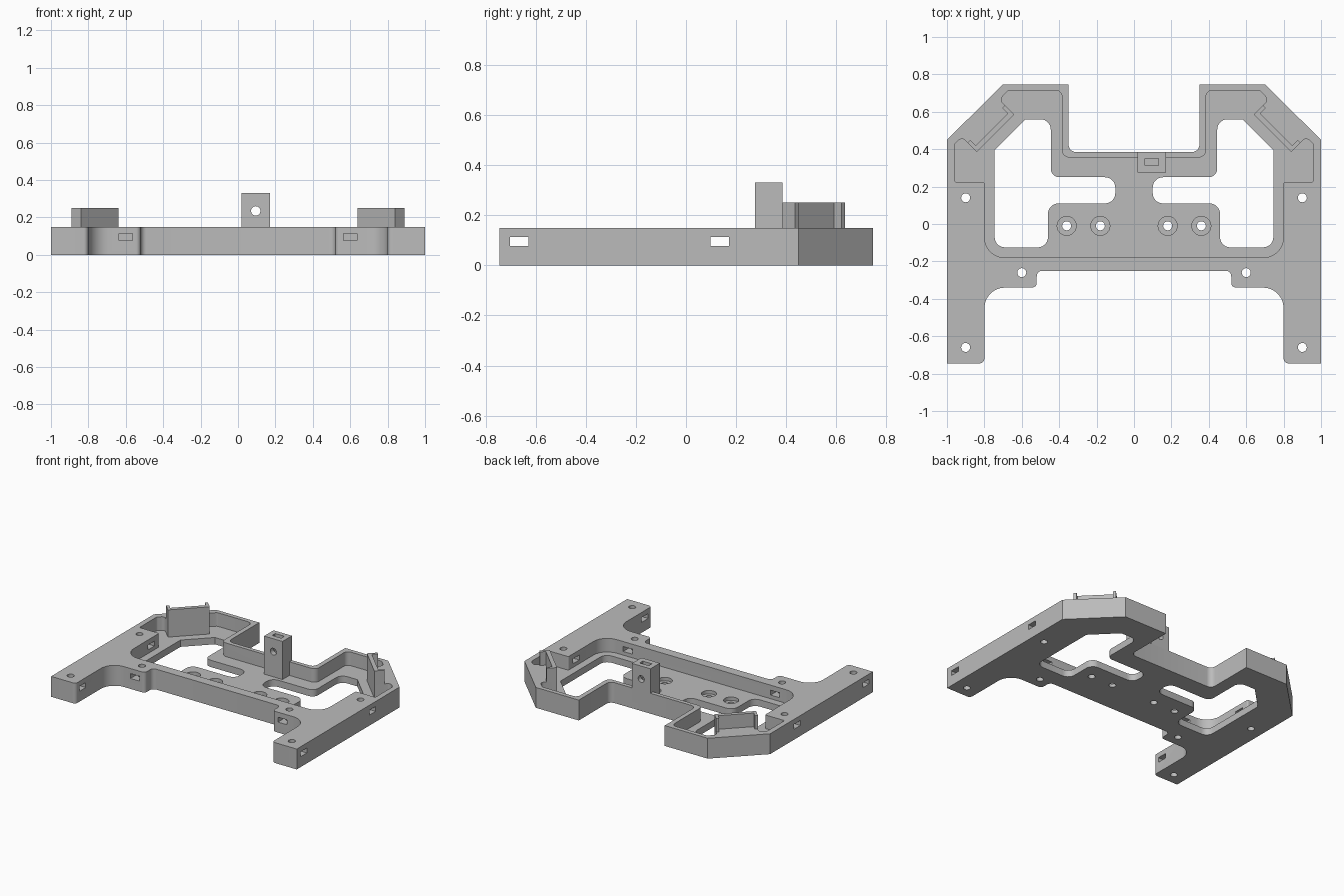
import bpy, bmesh, math
from mathutils import Vector, Matrix

cube = bpy.data.objects.get("Cube")
if cube:
    bpy.data.objects.remove(cube)

RIM, FLOOR = 0.15, 0.05

grey = bpy.data.materials.new("light_grey_plastic")
grey.use_nodes = True
grey.diffuse_color = (0.5, 0.5, 0.5, 1)
grey.node_tree.nodes["Principled BSDF"].inputs["Base Color"].default_value = (0.5, 0.5, 0.5, 1)


def rounded(points, steps=7):
    """Turn (x, y, radius) corners into an outline with filleted corners."""
    out = []
    for i, (x, y, r) in enumerate(points):
        p = Vector((x, y))
        if not r:
            out.append(p)
            continue
        a = (Vector(points[i - 1][:2]) - p).normalized()
        b = (Vector(points[(i + 1) % len(points)][:2]) - p).normalized()
        half = a.angle(b) / 2
        centre = p + (a + b).normalized() * r / math.sin(half)
        start = p + a * r / math.tan(half) - centre
        end = p + b * r / math.tan(half) - centre
        sweep = start.angle_signed(end)
        for k in range(steps + 1):
            out.append(centre + Matrix.Rotation(-sweep * k / steps, 2) @ start)
    return out


def prism(name, outline, z0, z1):
    bm = bmesh.new()
    face = bm.faces.new([bm.verts.new((p[0], p[1], z0)) for p in outline])
    top = bmesh.ops.extrude_face_region(bm, geom=[face])["geom"]
    bmesh.ops.translate(bm, verts=[v for v in top if isinstance(v, bmesh.types.BMVert)],
                        vec=(0, 0, z1 - z0))
    bmesh.ops.recalc_face_normals(bm, faces=bm.faces)
    mesh = bpy.data.meshes.new(name)
    bm.to_mesh(mesh)
    bm.free()
    mesh.materials.append(grey)
    obj = bpy.data.objects.new(name, mesh)
    bpy.context.collection.objects.link(obj)
    return obj


def box(name, x0, x1, y0, y1, z0, z1):
    return prism(name, [(x0, y0), (x1, y0), (x1, y1), (x0, y1)], z0, z1)


def disc(x, y, r, n=24):
    return [(x + r * math.cos(math.tau * k / n), y + r * math.sin(math.tau * k / n))
            for k in range(n)]


def flip(points):
    return [(-p[0], *p[1:]) for p in reversed(points)]


def cut(target, cutters):
    for c in cutters:
        c.hide_render = True
        mod = target.modifiers.new("cut", 'BOOLEAN')
        mod.operation, mod.solver, mod.object = 'DIFFERENCE', 'EXACT', c
    bpy.context.view_layer.update()
    deps = bpy.context.evaluated_depsgraph_get()
    mesh = bpy.data.meshes.new_from_object(target.evaluated_get(deps))
    target.modifiers.clear()
    target.data = mesh
    for c in cutters:
        bpy.data.objects.remove(c)


# Frame outline, right half, mirrored for the other side
half = [(0.35, 0.385, 0.04), (0.35, 0.747, 0), (0.7, 0.747, 0), (1, 0.45, 0),
        (1, -0.745, 0), (0.8, -0.745, 0.025), (0.8, -0.34, 0.11),
        (0.52, -0.34, 0.025), (0.52, -0.25, 0.03)]
frame = prism("frame", rounded(half + flip(half)), 0, RIM)

# Recessed tray inside the rim
tray_half = [(0.385, 0.355, 0.04), (0.385, 0.715, 0.035), (0.67, 0.715, 0.02),
             (0.72, 0.665, 0.025), (0.64, 0.585, 0), (0.84, 0.385, 0),
             (0.92, 0.465, 0.025), (0.96, 0.425, 0.02), (0.96, 0.225, 0.01),
             (0.8, 0.225, 0.01), (0.8, -0.18, 0.11)]
cutters = [prism("tray_cutter", rounded(tray_half + flip(tray_half)), FLOOR, 0.4)]

# Through windows in the floor
window = [(0.445, 0.56, 0.055), (0.445, 0.25, 0.045), (0.1, 0.25, 0.055),
          (0.1, 0.11, 0.055), (0.46, 0.11, 0.055), (0.46, -0.125, 0.055),
          (0.745, -0.125, 0.055), (0.745, 0.395, 0), (0.58, 0.56, 0)]

for s in (1, -1):
    cutters.append(prism("window_cutter", rounded(window if s > 0 else flip(window)), -0.1, 0.3))
    # Screw holes in the rim
    for x, y in ((0.9, 0.14), (0.9, -0.66), (0.6, -0.26)):
        cutters.append(prism("screw_cutter", disc(s * x, y, 0.024), -0.1, 0.3))
    # Counterbored holes in the floor
    for x in (0.18, 0.36):
        cutters.append(prism("bolt_cutter", disc(s * x, -0.01, 0.024), -0.1, 0.3))
        cutters.append(prism("bore_cutter", disc(s * x, -0.01, 0.051), FLOOR / 2, 0.3))
    # Nut slots through the side and front walls
    x0, x1 = sorted((s * 0.7, s * 1.1))
    for y in (0.135, -0.665):
        cutters.append(box("slot_cutter", x0, x1, y - 0.037, y + 0.037, 0.077, 0.113))
    cutters.append(box("slot_cutter", s * 0.6 - 0.037, s * 0.6 + 0.037, -0.4, -0.12, 0.077, 0.113))
cut(frame, cutters)

# Channel-shaped holders standing on the diagonal corners
t, d = 0.021, 0.05
a, b = Vector((0.64, 0.585)), Vector((0.84, 0.385))
out, along = Vector((1, 1)), Vector((1, -1))
channel = [a, b, b + out * d, b + out * d - along * t * 0.7, b + out * t - along * t * 0.7,
           a + out * t + along * t * 0.7, a + out * d + along * t * 0.7, a + out * d]
holders = [prism("left_holder", channel, RIM, 0.25),
           prism("right_holder", flip(channel), RIM, 0.25)]

# Rear post with a cross hole and a nut slot in its top
post = box("rear_post", 0.02, 0.17, 0.275, 0.385, FLOOR, 0.33)
hole = prism("hole_cutter", disc(0, 0, 0.025), -0.2, 0.2)
hole.matrix_world = Matrix.Translation((0.095, 0.33, 0.235)) @ Matrix.Rotation(math.pi / 2, 4, 'X')
cut(post, [hole, box("slot_cutter", 0.058, 0.132, 0.314, 0.35, 0.195, 0.4)])

# Smooth fillets, sharp edges
bpy.ops.object.select_all(action='DESELECT')
for obj in [frame, post] + holders:
    obj.select_set(True)
bpy.context.view_layer.objects.active = frame
bpy.ops.object.shade_smooth_by_angle(angle=math.radians(30))
